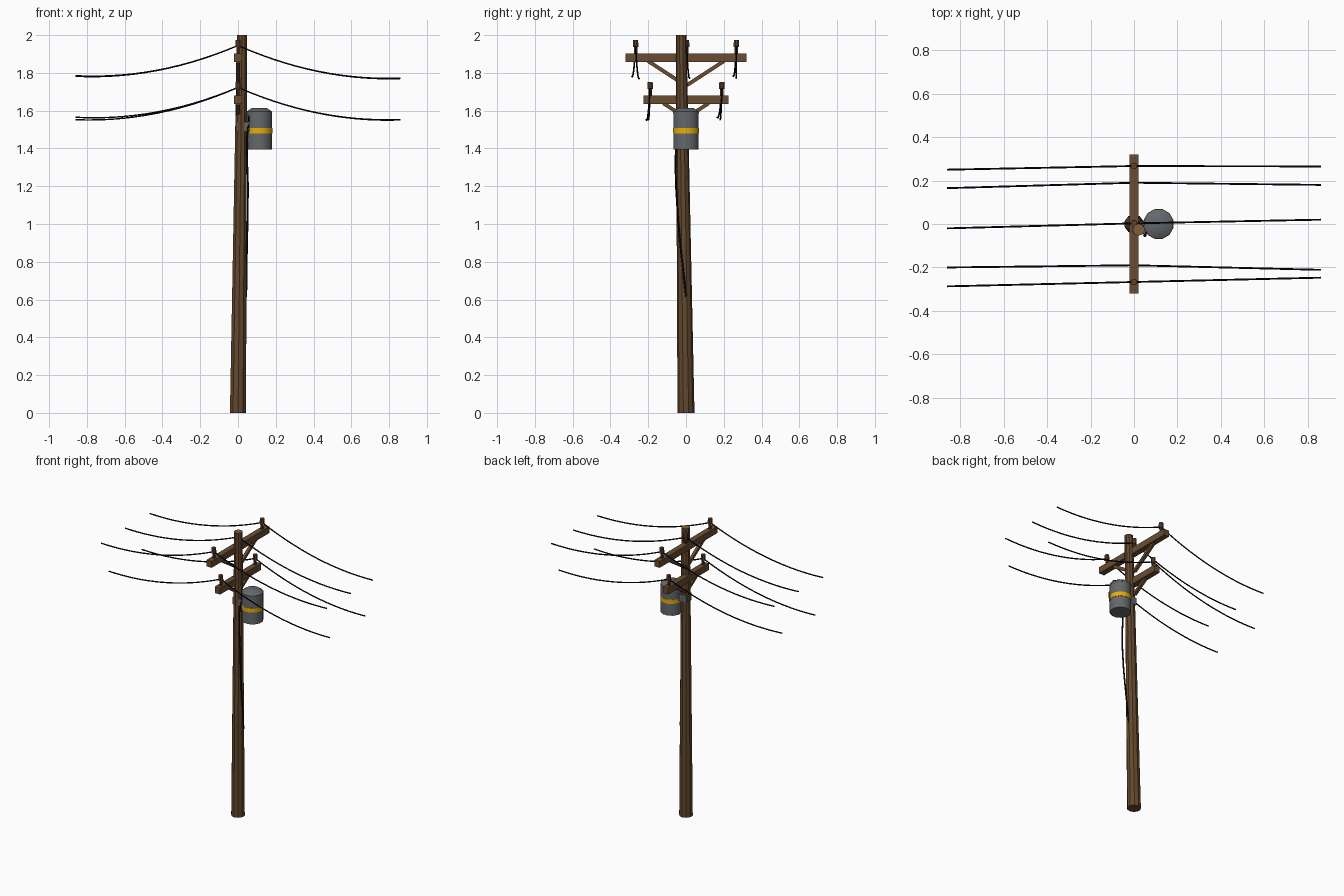
import bpy, bmesh, math
from mathutils import Vector, Matrix

if "Cube" in bpy.data.objects:
    bpy.data.objects.remove(bpy.data.objects["Cube"])


def mat(name, r, g, b):
    m = bpy.data.materials.new(name)
    m.diffuse_color = (r, g, b, 1)
    m.use_nodes = True
    m.node_tree.nodes["Principled BSDF"].inputs["Base Color"].default_value = m.diffuse_color
    return m


POLE = mat("pole wood", 0.127, 0.066, 0.027)
CUT = mat("cut wood", 0.22, 0.115, 0.042)
ARM = mat("arm wood", 0.140, 0.074, 0.031)
CLAY = mat("brown insulator", 0.115, 0.055, 0.028)
STEEL = mat("grey steel", 0.13, 0.14, 0.15)
YELLOW = mat("yellow band", 0.78, 0.42, 0.004)
BLACK = mat("black cable", 0.004, 0.004, 0.004)


def finish(name, bm, *mats):
    bmesh.ops.recalc_face_normals(bm, faces=bm.faces)
    me = bpy.data.meshes.new(name)
    bm.to_mesh(me)
    bm.free()
    for m in mats:
        me.materials.append(m)
    ob = bpy.data.objects.new(name, me)
    bpy.context.collection.objects.link(ob)
    return ob


def lathe(name, x, y, rings, sides, *mats):
    """Stack of (radius, z) rings around a vertical axis, capped at both ends."""
    bm = bmesh.new()
    loops = [[bm.verts.new((x + r * math.cos(2 * math.pi * (i + .5) / sides),
                            y + r * math.sin(2 * math.pi * (i + .5) / sides), z))
              for i in range(sides)] for r, z in rings]
    for a, b in zip(loops, loops[1:]):
        for i in range(sides):
            j = (i + 1) % sides
            bm.faces.new((a[i], a[j], b[j], b[i]))
    bm.faces.new(loops[0])
    bm.faces.new(loops[-1])
    return finish(name, bm, *mats)


def box(name, lo, hi, m):
    lo, hi = Vector(lo), Vector(hi)
    bm = bmesh.new()
    bmesh.ops.create_cube(bm, size=1, matrix=Matrix.Translation((lo + hi) / 2)
                          @ Matrix.Diagonal((*(hi - lo), 1)))
    return finish(name, bm, m)


def strut(name, a, b, thick, m):
    a, b = Vector(a), Vector(b)
    d = b - a
    ang = math.atan2(d.z, d.y)
    bm = bmesh.new()
    bmesh.ops.create_cube(bm, size=1, matrix=Matrix.Translation((a + b) / 2)
                          @ Matrix.Rotation(ang, 4, 'X')
                          @ Matrix.Diagonal((thick, d.length, thick, 1)))
    return finish(name, bm, m)


def cable(name, points, radius):
    cu = bpy.data.curves.new(name, 'CURVE')
    cu.dimensions = '3D'
    cu.bevel_depth = radius
    cu.bevel_resolution = 1
    cu.use_fill_caps = True
    sp = cu.splines.new('POLY')
    sp.points.add(len(points) - 1)
    for p, co in zip(sp.points, points):
        p.co = (*co, 1)
    cu.materials.append(BLACK)
    ob = bpy.data.objects.new(name, cu)
    bpy.context.collection.objects.link(ob)


# Leaning tapered pole with a paler cut top
pole = lathe("pole", 0, 0, [(0.045, 0), (0.028, 2)], 10, POLE, CUT)
for v in pole.data.vertices:
    v.co.x += 0.021 * v.co.z / 2
    v.co.y -= 0.026 * v.co.z / 2
for p in pole.data.polygons:
    if p.center.z > 1.99:
        p.material_index = 1

# Crossarms, braces and insulators: label, half length, bottom, top,
# brace reach, brace foot height, insulator positions
for label, half, z0, z1, reach, foot, spots in (
        ("upper", 0.32, 1.857, 1.902, 0.20, 1.735, (-0.267, 0.003, 0.267)),
        ("lower", 0.226, 1.634, 1.68, 0.12, 1.565, (-0.19, 0.19))):
    box(label + "_crossarm", (-0.02, -half, z0), (0.02, half, z1), ARM)
    for s in (-1, 1):
        strut(label + "_brace", (0, s * reach, z0 + 0.005), (0, s * 0.005, foot), 0.02, ARM)
    for y in spots:
        lathe(label + "_insulator", 0, y, [(0.010, z1 - 0.005), (0.010, z1 + 0.035),
              (0.016, z1 + 0.035), (0.015, z1 + 0.072)], 8, CLAY)

# Transformer can, lid, warning band and bracket
TX = 0.113
parts = [
    lathe("transformer", TX, 0, [(0.069, 1.395), (0.069, 1.592)], 12, STEEL),
    lathe("transformer_lid", TX, 0, [(0.070, 1.585), (0.070, 1.595), (0.04, 1.615)], 12, STEEL),
    lathe("transformer_band", TX, 0, [(0.071, 1.478), (0.071, 1.508)], 12, YELLOW)]
for ob in parts:
    bpy.context.view_layer.objects.active = ob
    ob.select_set(True)
bpy.ops.object.shade_smooth_by_angle(angle=math.radians(35))
box("transformer_bracket", (-0.01, -0.046, 1.49), (0.06, 0.012, 1.54), STEEL)

# Sagging line cables: middle y, left end y, right end y, start z, left end z, right end z
for y, yl, yr, z, zl, zr in (
        (0.267, 0.25, 0.265, 1.945, 1.785, 1.772),
        (0.003, -0.02, 0.02, 1.945, 1.785, 1.772),
        (-0.267, -0.287, -0.247, 1.945, 1.782, 1.77),
        (0.19, 0.165, 0.18, 1.723, 1.565, 1.553),
        (-0.19, -0.2, -0.211, 1.723, 1.552, 1.551)):
    for s, ye, ze in ((-1, yl, zl), (1, yr, zr)):
        pts = []
        for i in range(15):
            t = i / 14
            pts.append((s * 0.86 * t, y + (ye - y) * t,
                        z + (ze - z) * t - 0.205 * t * (1 - t)))
        cable("line_cable", pts, 0.0042)

# Service cable hanging from the transformer down the pole
cable("service_cable", [(0.06, -0.035, 1.58), (0.047, -0.052, 1.45), (0.049, -0.056, 1.32),
                        (0.053, -0.053, 1.2), (0.051, -0.042, 1.02), (0.047, -0.025, 0.84),
                        (0.045, -0.01, 0.71), (0.044, 0.0, 0.615)], 0.005)
